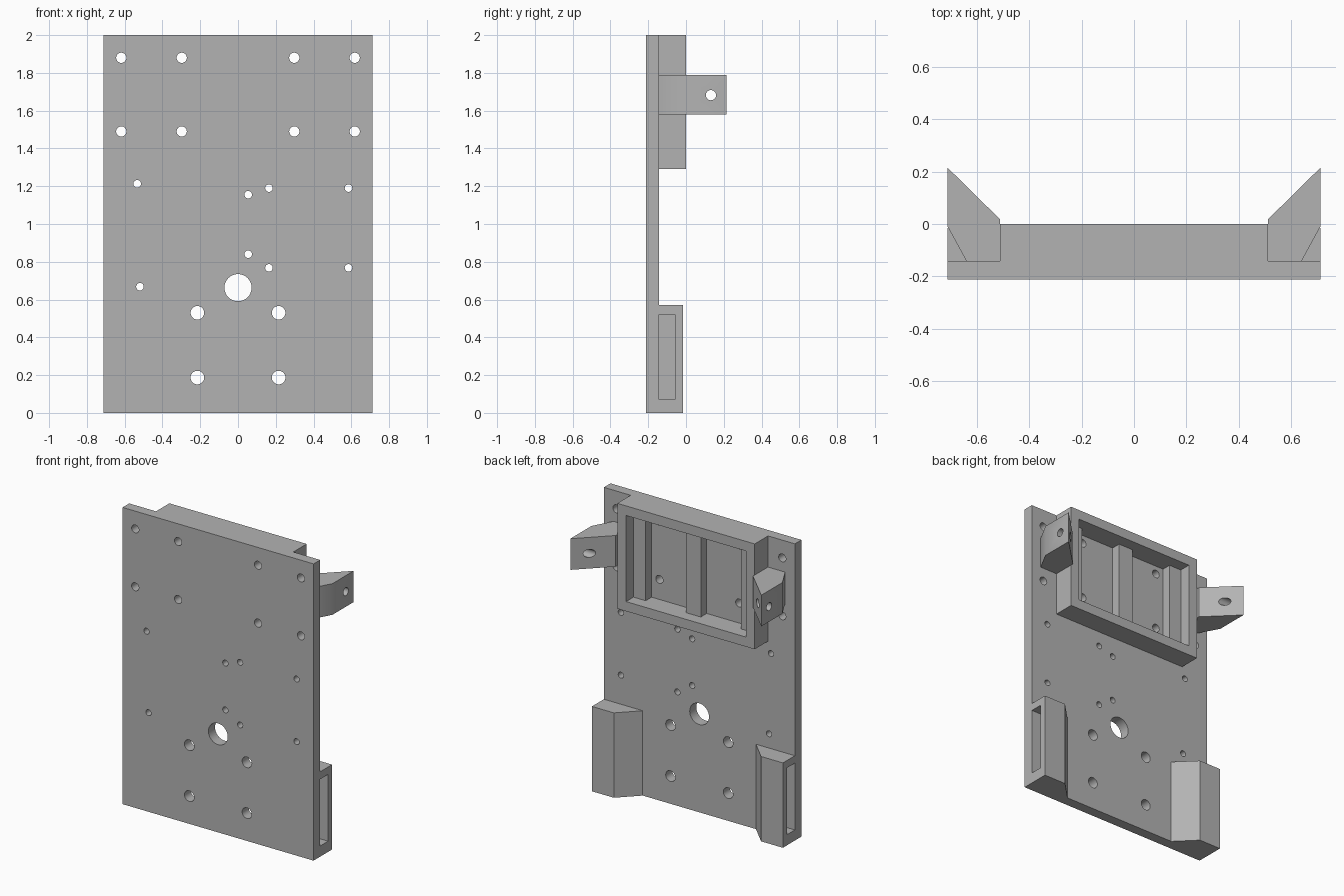
import bpy
import bmesh
import math
from mathutils import Matrix

cube = bpy.data.objects.get("Cube")
if cube:
    bpy.data.objects.remove(cube, do_unlink=True)

GREY = (0.45, 0.45, 0.45, 1.0)
grey = bpy.data.materials.new("plain grey")
grey.use_nodes = True
grey.diffuse_color = GREY
grey.node_tree.nodes["Principled BSDF"].inputs["Base Color"].default_value = GREY

HALF_W, BACK = 0.712, -0.142   # plate half width, plate rear face
FRAME_W = 0.512                # frame half width


def add_object(name, bm):
    bmesh.ops.recalc_face_normals(bm, faces=bm.faces)
    mesh = bpy.data.meshes.new(name)
    bm.to_mesh(mesh)
    bm.free()
    mesh.materials.append(grey)
    obj = bpy.data.objects.new(name, mesh)
    bpy.context.collection.objects.link(obj)
    return obj


def prism(name, outline, z0, z1):
    """Extrude an xy outline from z0 up to z1."""
    bm = bmesh.new()
    face = bm.faces.new([bm.verts.new((x, y, z0)) for x, y in outline])
    top = bmesh.ops.extrude_face_region(bm, geom=[face])["geom"]
    verts = [v for v in top if isinstance(v, bmesh.types.BMVert)]
    bmesh.ops.translate(bm, verts=verts, vec=(0, 0, z1 - z0))
    return add_object(name, bm)


def box(name, x0, x1, y0, y1, z0, z1):
    return prism(name, [(x0, y0), (x1, y0), (x1, y1), (x0, y1)], z0, z1)


def drills(name, holes, axis):
    """Cylinders (centre, radius) running along the x or y axis."""
    bm = bmesh.new()
    for centre, radius in holes:
        turn = Matrix.Rotation(math.pi / 2, 4, "Y" if axis == "X" else "X")
        bmesh.ops.create_cone(bm, cap_ends=True, segments=32, radius1=radius,
                              radius2=radius, depth=0.6,
                              matrix=Matrix.Translation(centre) @ turn)
    return add_object(name, bm)


def cut(obj, cutter):
    cutter.hide_render = True
    mod = obj.modifiers.new("cut", "BOOLEAN")
    mod.operation, mod.solver, mod.object = "DIFFERENCE", "EXACT", cutter
    bpy.ops.object.select_all(action="DESELECT")
    bpy.context.view_layer.objects.active = obj
    obj.select_set(True)
    bpy.ops.object.modifier_apply(modifier=mod.name)
    bpy.data.objects.remove(cutter, do_unlink=True)
    bpy.ops.object.shade_smooth_by_angle(angle=math.radians(30))


# Drilled plate
plate = box("back_plate", -HALF_W, HALF_W, -0.212, BACK, 0, 2)
spots = [(0, 0.663, 0.072)]
for s in (-1, 1):
    spots += [(s * x, z, 0.027) for x in (0.298, 0.618) for z in (1.49, 1.88)]
    spots += [(s * 0.215, z, 0.036) for z in (0.187, 0.53)]
small = [(-0.534, 1.213), (-0.519, 0.668), (0.054, 1.155), (0.054, 0.84),
         (0.164, 1.19), (0.164, 0.768), (0.585, 1.19), (0.585, 0.768)]
spots += [(x, z, 0.02) for x, z in small]
cut(plate, drills("plate_drills", [((x, -0.18, z), r) for x, z, r in spots], "Y"))

# Rectangular frame with an open back
WALL, Z_LOW = 0.065, 1.29
inner = FRAME_W - WALL
frame = box("upper_frame", -FRAME_W, FRAME_W, BACK, 0, Z_LOW, 2)
cut(frame, box("frame_opening", -inner, inner, -0.3, 0.1, Z_LOW + WALL, 2 - WALL))

# Upright ribs on the frame floor
for name, x0, x1 in (("left_rib", 0.356, inner), ("centre_rib", -0.055, 0.055),
                     ("right_rib", -inner, -0.356)):
    box(name, x0, x1, BACK, BACK + 0.063, Z_LOW + WALL, 2 - WALL)

for side, s in (("left", 1), ("right", -1)):
    # Angled arm with a cross hole
    outline = [(0.64, BACK), (HALF_W, -0.01), (HALF_W, 0.215),
               (FRAME_W, 0.018), (FRAME_W, BACK)]
    arm = prism(side + "_arm", [(s * x, y) for x, y in outline], 1.58, 1.79)
    cut(arm, drills("arm_drill", [((s * 0.6, 0.132, 1.682), 0.027)], "X"))

    # Lower block with a sloped inner face and a side slot
    outline = [(HALF_W, BACK), (HALF_W, -0.015), (0.549, -0.015), (0.422, BACK)]
    block = prism(side + "_lower_block", [(s * x, y) for x, y in outline], 0, 0.572)
    x0, x1 = sorted((s * 0.51, s * 0.8))
    cut(block, box("slot_cutter", x0, x1, -0.2, -0.057, 0.072, 0.522))
